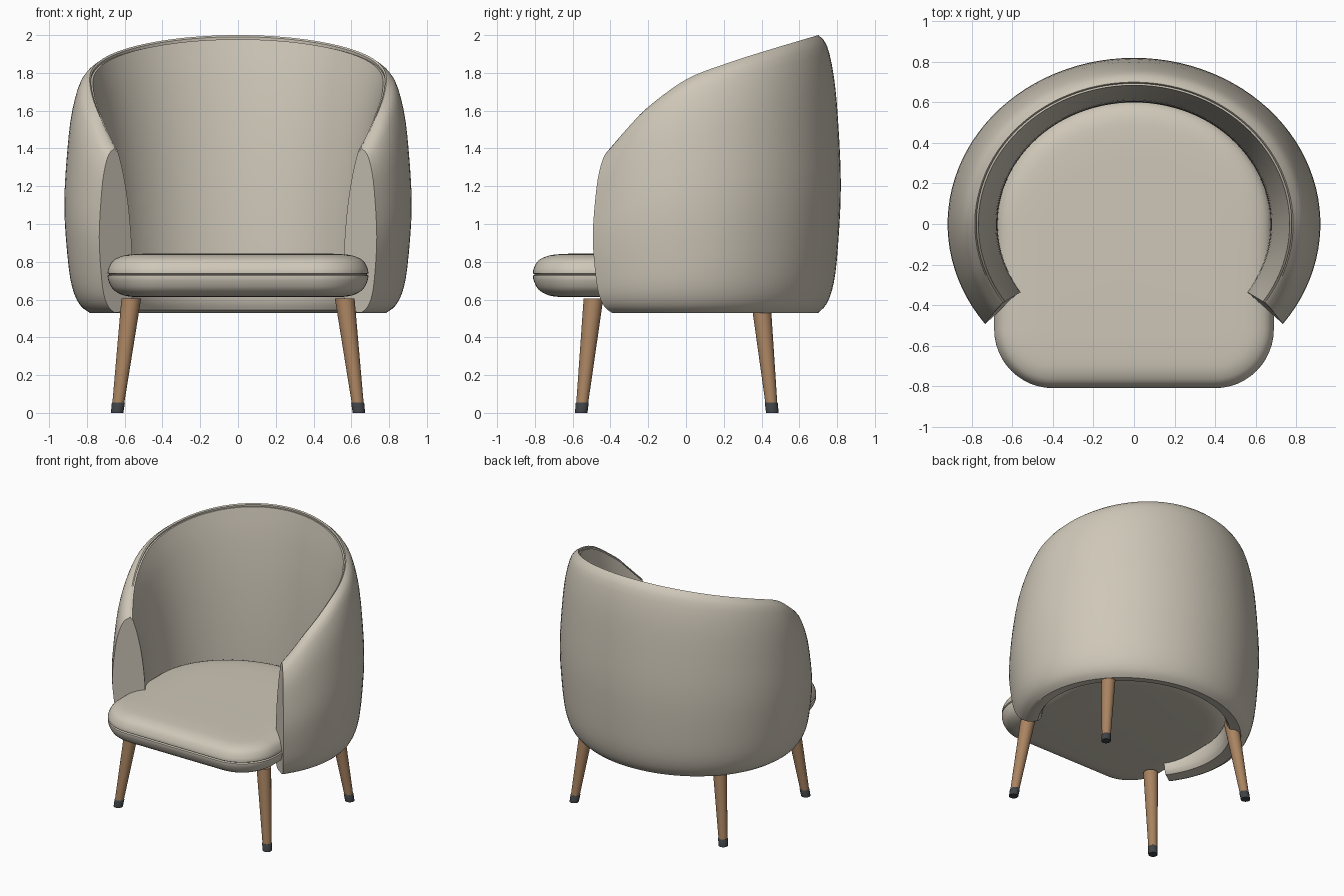
import bpy, bmesh
from math import sin, cos, pi, radians

if "Cube" in bpy.data.objects:
    bpy.data.objects.remove(bpy.data.objects["Cube"])


def material(name, rgb):
    m = bpy.data.materials.new(name)
    m.diffuse_color = (*rgb, 1)
    m.use_nodes = True
    m.node_tree.nodes["Principled BSDF"].inputs["Base Color"].default_value = m.diffuse_color
    return m


fabric = material("beige_fabric", (0.62, 0.57, 0.48))
wood = material("warm_wood", (0.40, 0.23, 0.12))
rubber = material("dark_rubber", (0.05, 0.055, 0.06))


def smooth_path(pts, n):
    """Catmull-Rom samples through 2D points."""
    p = [pts[0], *pts, pts[-1]]
    out = []
    for i in range(len(pts) - 1):
        a, b, c, d = p[i:i + 4]
        for k in range(n):
            t = k / n
            out.append(tuple(0.5 * (2 * b[j] + (c[j] - a[j]) * t
                       + (2 * a[j] - 5 * b[j] + 4 * c[j] - d[j]) * t * t
                       + (3 * b[j] - a[j] - 3 * c[j] + d[j]) * t ** 3) for j in (0, 1)))
    return out + [pts[-1]]


def lookup(path, x):
    for (x0, y0), (x1, y1) in zip(path, path[1:]):
        if x <= x1:
            return y0 + (y1 - y0) * (x - x0) / (x1 - x0)
    return path[-1][1]


def loft(name, rings, mat, angle=40):
    """Skin a list of closed rings and cap both ends."""
    bm = bmesh.new()
    vs = [[bm.verts.new(c) for c in r] for r in rings]
    for a, b in zip(vs, vs[1:]):
        for i in range(len(a)):
            j = (i + 1) % len(a)
            bm.faces.new((a[i], a[j], b[j], b[i]))
    bm.faces.new(vs[0])
    bm.faces.new(vs[-1])
    bmesh.ops.recalc_face_normals(bm, faces=bm.faces)
    me = bpy.data.meshes.new(name)
    bm.to_mesh(me)
    bm.free()
    me.materials.append(mat)
    ob = bpy.data.objects.new(name, me)
    bpy.context.collection.objects.link(ob)
    bpy.context.view_layer.objects.active = ob
    ob.select_set(True)
    bpy.ops.object.shade_smooth_by_angle(angle=radians(angle))
    ob.select_set(False)
    return ob


# Wraparound backrest: section (scale of plan ellipse, fraction of height)
outer = smooth_path([(.854, 0), (.91, .034), (.955, .11), (.982, .245), (1, .46),
                     (.982, .69), (.955, .85), (.91, .962), (.854, 1)], 3)
inner = smooth_path([(.835, .985), (.795, .84), (.757, .62), (.735, .35),
                     (.735, .08), (.77, .01)], 4)
section = outer + [(.846, .994), (.848, .984)] + inner   # seam notch under rim
rim = smooth_path([(-.40, 1.39), (-.29, 1.525), (-.2, 1.62), (0, 1.765),
                   (.2, 1.845), (.4, 1.91), (.7, 2.0)], 6)
BASE = .53
rings = []
N = 72
for k in range(N + 1):
    u = 2 * k / N - 1
    top = lookup(rim, .70 * cos(radians(124 * u)))
    ring = []
    for s, f in section:
        a = radians(u * (124 + 3 * max(0, s - .854) / .146))
        ring.append((.92 * s * sin(a), .82 * s * cos(a), BASE + f * (top - BASE)))
    rings.append(ring)
loft("backrest_shell", rings, fabric)


# Seat cushion: square rounded front, elliptical back, seam round the middle
def seat_outline(d, z):
    w, r = .69 - d, max(.29 - d, .05)
    front = -.81 + d
    pts = [(w * cos(pi * i / 40), (.615 - d) * sin(pi * i / 40), z) for i in range(41)]
    for cx, start in ((-w + r, pi), (w - r, 1.5 * pi)):
        pts += [(cx + r * cos(start + pi / 2 * i / 12),
                 front + r + r * sin(start + pi / 2 * i / 12), z) for i in range(13)]
    return pts


half = smooth_path([(.15, .613), (.085, .622), (.03, .652), (.004, .70), (0, .727)], 3)
upper = smooth_path([(0, .739), (.004, .765), (.03, .808), (.085, .833), (.15, .841)], 3)
profile = half + [(.01, .733)] + upper + [(.22, .844), (.28, .845)]
loft("seat_cushion", [seat_outline(d, z) for d, z in profile], fabric)


# Four splayed tapered legs with dark feet
def leg(name, top, foot):
    def disc(z, r):
        t = z / .605
        x, y = (foot[i] + (top[i] - foot[i]) * t for i in (0, 1))
        return [(x + r * cos(2 * pi * i / 28), y + r * sin(2 * pi * i / 28), z) for i in range(28)]
    loft(name, [disc(.05, .0315), disc(.605, .052)], wood)
    loft(name + "_foot", [disc(0, .033), disc(.052, .0345), disc(.056, .032)], rubber)


for side, sx in (("left", -1), ("right", 1)):
    leg("front_leg_" + side, (sx * .565, -.49), (sx * .64, -.555))
    leg("back_leg_" + side, (sx * .565, .395), (sx * .64, .457))
